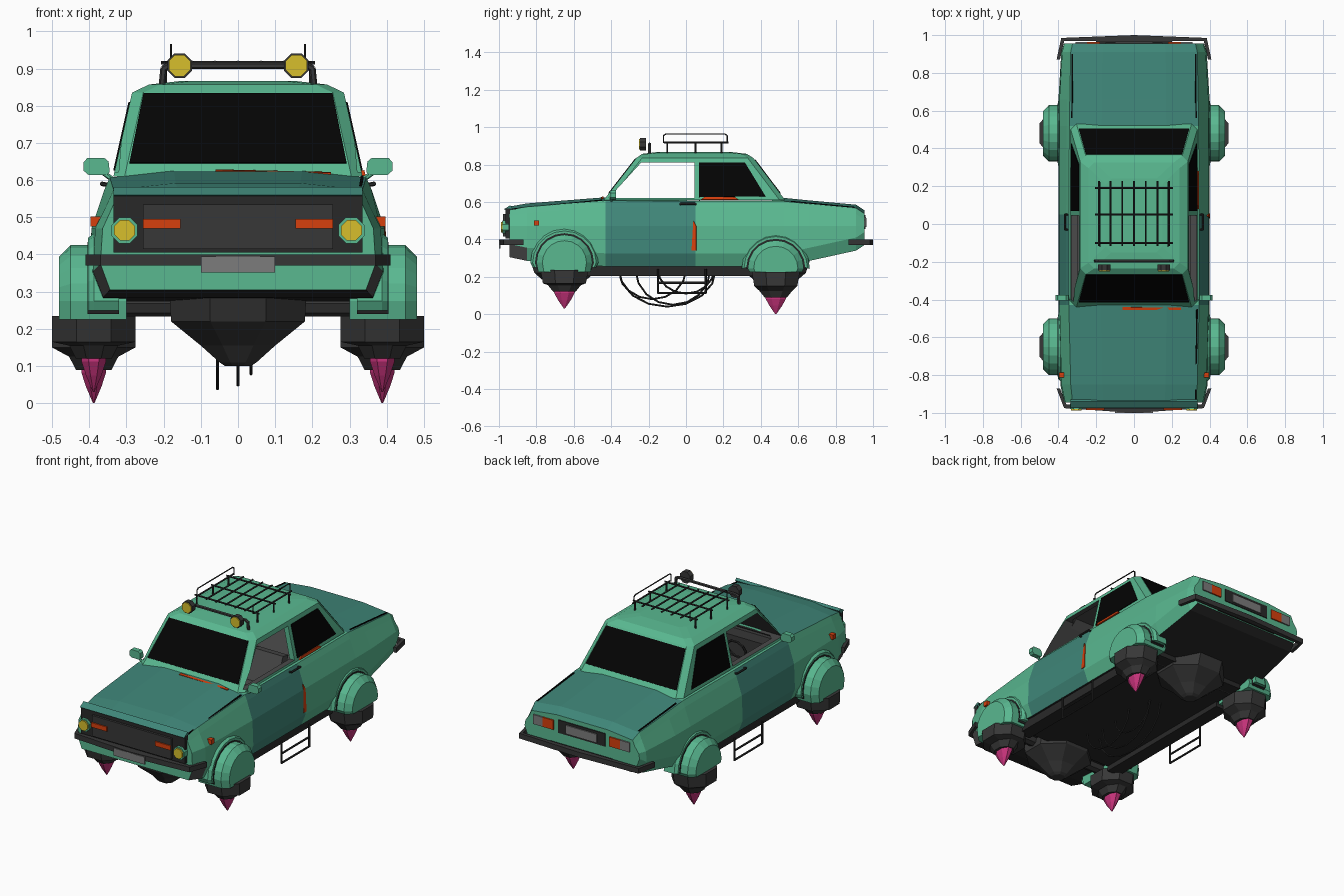
import bpy, bmesh, math
from mathutils import Vector, Matrix

if "Cube" in bpy.data.objects:
    bpy.data.objects.remove(bpy.data.objects["Cube"])

def mat(name, r, g, b):
    m = bpy.data.materials.new(name)
    m.diffuse_color = (r, g, b, 1)
    m.use_nodes = True
    m.node_tree.nodes["Principled BSDF"].inputs["Base Color"].default_value = m.diffuse_color
    return m

GREEN = mat("body green", .10, .48, .28)
TEAL = mat("panel teal", .05, .24, .19)
DARK = mat("dark metal", .038, .038, .038)
BLACK = mat("black glass", .0012, .0012, .0012)
UNDER = mat("underside charcoal", .022, .022, .022)
ORANGE = mat("orange lamp", .68, .05, .004)
YELLOW = mat("yellow lamp", .68, .52, .025)
GREY = mat("plate grey", .20, .20, .20)
PINK = mat("pink flame", .60, .035, .21)
SEAT = mat("seat grey", .07, .07, .07)

def finish(name, bm, *mats):
    bmesh.ops.recalc_face_normals(bm, faces=bm.faces)
    me = bpy.data.meshes.new(name)
    bm.to_mesh(me)
    bm.free()
    for m in mats:
        me.materials.append(m)
    ob = bpy.data.objects.new(name, me)
    bpy.context.collection.objects.link(ob)
    return ob

def loft(name, rings, *mats):
    """Closed skin through rings with equal point counts."""
    bm = bmesh.new()
    vs = [[bm.verts.new(p) for p in r] for r in rings]
    n = len(vs[0])
    for a, b in zip(vs, vs[1:]):
        for i in range(n):
            j = (i + 1) % n
            bm.faces.new((a[i], a[j], b[j], b[i]))
    bm.faces.new(vs[0])
    bm.faces.new(vs[-1])
    return finish(name, bm, *mats)

def prism(name, pts, axis, lo, hi, *mats):
    """2D outline extruded along an axis; outline uses the other two axes in order."""
    def put(p, h):
        q = list(p)
        q.insert(axis, h)
        return q
    return loft(name, [[put(p, h) for p in pts] for h in (lo, hi)], *mats)

def box(name, x0, x1, y0, y1, z0, z1, m):
    return prism(name, [(x0, y0), (x1, y0), (x1, y1), (x0, y1)], 2, z0, z1, m)

def plate(name, pts, m, t=.004):
    """Thin plate lying on a flat outline."""
    pts = [Vector(p) for p in pts]
    n = (pts[1] - pts[0]).cross(pts[2] - pts[0]).normalized() * t
    return loft(name, [[p - n for p in pts], [p + n for p in pts]], m)

def tube(name, paths, r, m, sides=6):
    bm = bmesh.new()
    for path in paths:
        for a, b in zip(path, path[1:]):
            a, b = Vector(a), Vector(b)
            d = b - a
            M = Matrix.Translation((a + b) / 2) @ d.to_track_quat('Z', 'Y').to_matrix().to_4x4()
            bmesh.ops.create_cone(bm, cap_ends=True, segments=sides, radius1=r, radius2=r,
                                  depth=d.length + r * .6, matrix=M)
    return finish(name, bm, m)

def octo(cx, cy, rx, ry, n=8):
    return [(cx + rx * math.cos(2 * math.pi * (i + .5) / n) / math.cos(math.pi / n),
             cy + ry * math.sin(2 * math.pi * (i + .5) / n) / math.cos(math.pi / n)) for i in range(n)]

def stack(name, cx, cy, levels, m, n=8):
    """Polygonal turned shape along z: levels of (z, rx, ry)."""
    return loft(name, [[(x, y, z) for x, y in octo(cx, cy, rx, ry, n)] for z, rx, ry in levels], m)

def cut(ob, cutter):
    md = ob.modifiers.new("cut", 'BOOLEAN')
    md.operation, md.solver, md.object = 'DIFFERENCE', 'EXACT', cutter
    bpy.context.view_layer.objects.active = ob
    bpy.ops.object.modifier_apply(modifier=md.name)
    bpy.data.objects.remove(cutter)

# lower body: stations (y, half width, bottom, top half width, top)
def section(y, w, zb, wt, zt):
    h = [(w * .93, zb), (w, zb + .07), (w - .006, .47), (wt + .014, zt - .05), (wt, zt - .018)]
    half = [(x, y, z) for x, z in h]
    return half + [(wt * .5, y, zt), (-wt * .5, y, zt)] + [(-x, y, z) for x, y, z in reversed(half)]

body = loft("car_body", [section(*s) for s in (
    (-.945, .37, .305, .325, .575), (-.85, .39, .285, .335, .592), (-.43, .40, .255, .345, .625),
    (.05, .40, .255, .345, .622), (.52, .40, .255, .342, .622), (.66, .40, .285, .34, .608),
    (.91, .385, .34, .335, .585), (.955, .37, .37, .325, .555))], GREEN, TEAL, UNDER, SEAT)
cut(body, box("cavity", -.30, .30, -.39, .46, .33, .7, GREEN))
for p in body.data.polygons:
    c, n = p.center, p.normal
    if abs(c.x) < .303 and -.4 < c.y < .47 and .32 < c.z < .63 and n.z < .98 or abs(c.z - .33) < .002:
        p.material_index = 3
    elif n.z < -.75:
        p.material_index = 2
    elif n.z > .6 and (c.y < -.43 or .56 < c.y):
        p.material_index = 1
    elif abs(n.x) > .5 and -.42 < c.y < .04:
        p.material_index = 1

# cabin shell with open front side windows, grey inside
def ring(z, yf, yb, w, c=.03):
    return [(-w, yf + c, z), (-w + c, yf, z), (w - c, yf, z), (w, yf + c, z),
            (w, yb - c, z), (w - c, yb, z), (-w + c, yb, z), (-w, yb - c, z)]

cabin = loft("cabin_shell", [ring(.61, -.44, .53, .335), ring(.835, -.265, .36, .285),
                             ring(.857, -.235, .325, .24), ring(.867, -.15, .24, .15)], GREEN, SEAT)
cut(cabin, loft("hollow", [ring(.60, -.40, .49, .305), ring(.835, -.225, .32, .255)], GREEN))
cut(cabin, prism("window_hole", [(-.412, .622), (-.24, .81), (.045, .81), (.045, .622)], 0, -.5, .5, GREEN))
for p in cabin.data.polygons:
    if p.normal.dot(p.center - Vector((0, .05, .7))) < -.02:
        p.material_index = 1

# glass
fy = lambda z: -.44 + (z - .61) * .175 / .225
by = lambda z: .53 - (z - .61) * .17 / .225
sx = lambda z: .335 - (z - .61) * .05 / .225
for nm, f, z0, z1 in (("windshield", fy, .645, .832), ("rear_window", by, .645, .825)):
    plate(nm, [(-.292, f(z0), z0), (.292, f(z0), z0), (.254, f(z1), z1), (-.254, f(z1), z1)], BLACK)

# front face
box("front_panel", -.335, .335, -.965, -.94, .405, .565, UNDER)
box("grille", -.255, .255, -.978, -.96, .415, .535, DARK)
prism("hood_lip", [(-.975, .56), (-.94, .582), (-.93, .57), (-.945, .552)], 0, -.335, .335, TEAL)
prism("front_bumper", [(-.41, -.87), (-.37, -.975), (0, -1), (.37, -.975), (.41, -.87), (.392, -.87),
                       (.358, -.955), (-.358, -.955), (-.392, -.87)], 2, .37, .40, DARK)
box("front_plate", -.1, .1, -1.0, -.993, .352, .395, GREY)

# rear face
prism("rear_bumper", [(-.41, .87), (-.385, .985), (0, 1), (.385, .985), (.41, .87), (.392, .87),
                      (.37, .968), (-.37, .968), (-.392, .87)], 2, .37, .40, DARK)
box("bumper_mount", -.2, .2, .94, .975, .375, .395, UNDER)
box("rear_panel", -.15, .15, .95, .960, .455, .53, UNDER)
box("rear_plate", -.10, .10, .958, .966, .465, .515, GREY)

# underside
for y in (-.65, .48):
    stack("engine_hub", 0, y, [(.31, .185, .19), (.22, .18, .16), (.155, .10, .085), (.11, .05, .05), (.10, .035, .035)], DARK)
    tube("axle", [[(-.34, y, .268), (.34, y, .268)]], .035, DARK, 8)
box("floor_pan", -.29, .29, -.56, .56, .235, .27, UNDER)
tube("hanging_cables", [[(x, c - w * math.cos(a * math.pi / 8), .24 - d * math.sin(a * math.pi / 8)) for a in range(9)]
     for x, c, w, d in ((-.055, -.10, .26, .20), (0, -.07, .20, .19), (.035, -.18, .18, .16), (.01, .0, .15, .13))],
     .005, UNDER)

# parts repeated on both sides
for s in (-1, 1):
    X = lambda a, b: (min(s * a, s * b), max(s * a, s * b))
    plate("rear_side_window", [(s * sx(z), y, z) for y, z in ((.07, .625), (.07, .81), (.315, .81), (.425, .63))], BLACK)
    # headlights and indicators
    prism("headlight_ring", octo(s * .305, .465, .035, .035), 1, -.98, -.95, GREEN)
    prism("headlight", octo(s * .305, .465, .028, .028), 1, -.988, -.96, YELLOW)
    box("front_indicator", *X(.155, .255), -.985, -.97, .47, .496, ORANGE)
    box("side_marker", *X(.37, .397), -.812, -.785, .475, .502, ORANGE)
    box("tail_lamp", *X(.18, .25), .95, .963, .465, .52, ORANGE)
    box("reverse_lamp", *X(.25, .31), .95, .963, .465, .52, GREY)
    # mirrors and door handles
    prism("mirror", [(s * x, z) for x, z in ((.345, .622), (.352, .614), (.402, .614), (.415, .625), (.415, .648),
                                            (.405, .66), (.36, .66), (.348, .65))], 1, -.405, -.375, GREEN)
    tube("mirror_arm", [[(s * .335, -.40, .60), (s * .365, -.392, .622)]], .007, GREEN)
    tube("door_handle", [[(s * .35, -.03, .587), (s * .366, -.03, .59), (s * .366, .05, .59), (s * .35, .05, .587)]], .006, UNDER)
    # sill rail and hanging step
    box("sill_rail", *X(.28, .36), -.56, .37, .205, .262, UNDER)
    tube("side_step", [[(s * .385, -.15, .24), (s * .385, -.15, .113), (s * .385, .105, .113), (s * .385, .105, .24)],
                       [(s * .385, -.15, .168), (s * .385, .105, .168)]], .006, UNDER)
    # hover pods
    for y, dz in ((-.65, 0), (.48, -.03)):
        def arch(x, r, foot=.225, n=10):
            a = [(x, y + r * math.cos(math.pi * i / n), .275 + dz + r * math.sin(math.pi * i / n)) for i in range(n + 1)]
            return [(x, y + r * .93, foot)] + a + [(x, y - r * .93, foot)]
        loft("arch_flare", [arch(s * .32, .182, .25), arch(s * .387, .182, .25), arch(s * .403, .170, .25)], GREEN)
        loft("arch_gap", [arch(s * .32, .158, .24), arch(s * .405, .158, .24)], UNDER)
        loft("pod_cowl", [arch(s * .30, .15), arch(s * .45, .15), arch(s * .482, .118)], GREEN)
        stack("pod_base", s * .388, y, [(.235 + dz / 3, .112, .128), (.165 + dz / 2, .112, .115),
                                        (.155 + dz, .066, .088), (.12 + dz, .048, .06)], DARK)
        stack("pod_flame", s * .388, y, [(.145 + dz, .034, .056), (.112 + dz, .033, .054), (.075 + dz, .021, .034),
                                         (.03 + dz, .002, .003)], PINK)
    # roof lamps
    prism("roof_lamp", octo(s * .157, .908, .033, .033), 1, -.245, -.215, DARK)
    prism("roof_lamp_lens", octo(s * .157, .908, .029, .029), 1, -.251, -.24, YELLOW)
    # front seats
    box("seat_cushion", *X(.04, .25), -.18, .04, .36, .45, SEAT)
    prism("seat_back", [(.0, .42), (.06, .42), (.12, .60), (.07, .61)], 0, *X(.05, .24), SEAT)
    # rack guard hoops and posts
    tube("rack_guard", [[(s * .18, a, b) for a, b in ((-.12, .917), (-.12, .955), (-.108, .963), (.208, .963),
                                                     (.22, .955), (.22, .917))]], .0035, UNDER)
    tube("rack_posts", [[(s * .195, a, .855), (s * .195, a, .917)] for a in (-.10, .05, .19)], .005, UNDER)

# interior
box("rear_bench", -.27, .27, .25, .43, .34, .46, SEAT)
prism("bench_back", [(.36, .45), (.45, .45), (.47, .60), (.42, .60)], 0, -.27, .27, SEAT)
box("dashboard", -.30, .30, -.40, -.31, .48, .60, DARK)
tube("steering_wheel", [[(-.15 + .06 * math.cos(i * math.pi / 5), -.25 + .02 * math.sin(i * math.pi / 5),
                          .56 + .055 * math.sin(i * math.pi / 5)) for i in range(11)]], .007, UNDER)

# roof rack and lamp bar
tube("roof_rack", [[(x * .062, -.115, .917), (x * .062, .225, .917)] for x in range(-3, 4)]
     + [[(-.205, a, .915), (.205, a, .915)] for a in (-.10, .05, .19)], .005, UNDER, 5)
tube("lamp_bar", [[(-.205, -.195, .85), (-.2, -.195, .9), (-.185, -.195, .908), (.185, -.195, .908),
                   (.2, -.195, .9), (.205, -.195, .85)]], .009, DARK)

# rust chips and panel gaps
plate("door_rust", [(.389, .04, .50), (.393, .055, .47), (.399, .055, .34), (.399, .03, .34)], ORANGE)
plate("hood_rust", [(-.06, -.455, .624), (.25, -.455, .617), (.25, -.442, .619), (-.06, -.44, .626)], ORANGE, .003)
plate("window_rust", [(.338, .08, .612), (.338, .28, .612), (.335, .26, .626), (.335, .1, .626)], ORANGE, .005)
plate("hood_gap", [(.322, -.93, .562), (.33, -.93, .561), (.338, -.45, .609), (.33, -.45, .61)], BLACK, .003)
for s in (-1, 1):
    plate("trunk_gap", [(s * .325, .56, .603), (s * .332, .56, .602), (s * .33, .9, .570), (s * .323, .9, .571)], BLACK, .003)
